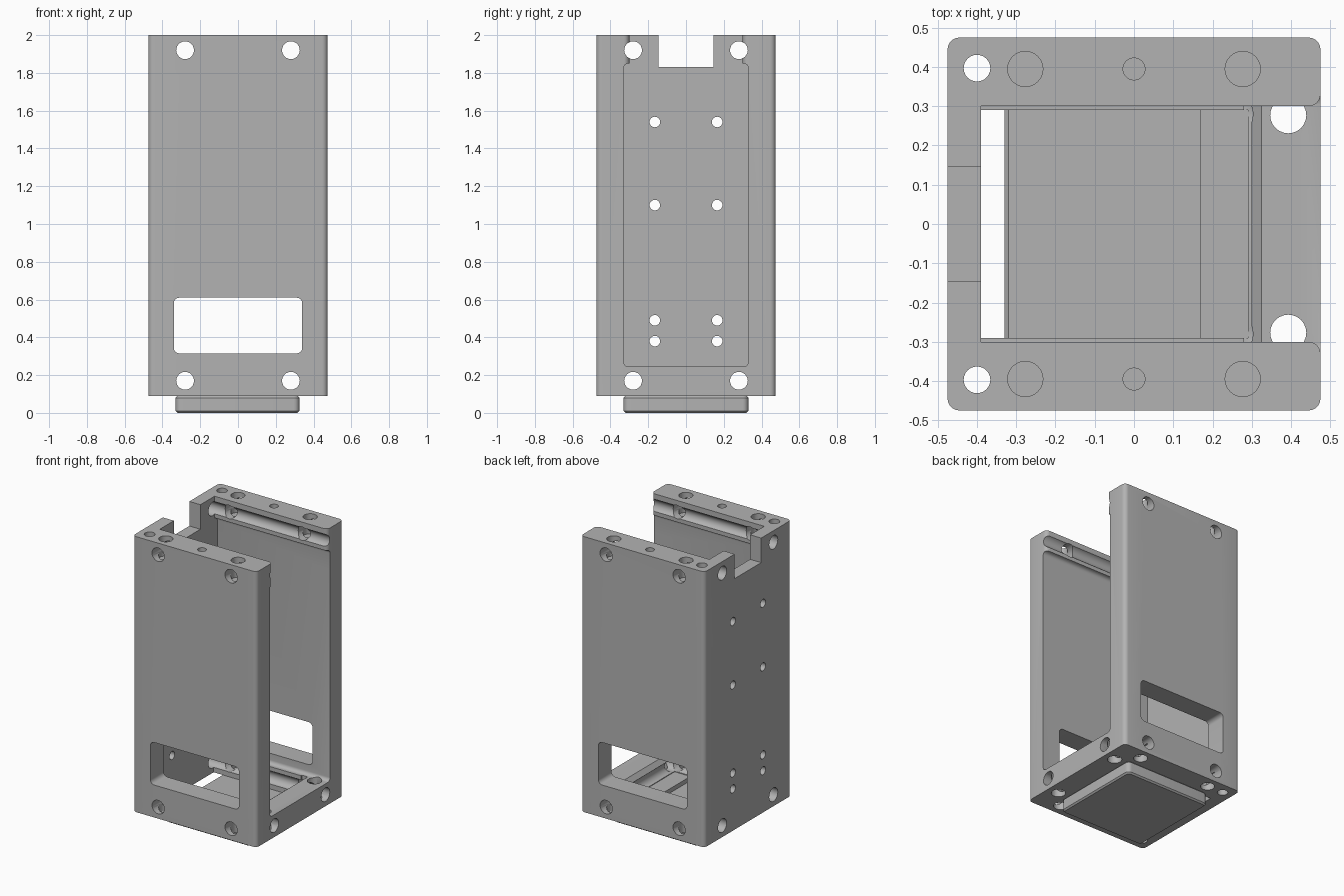
import bpy, bmesh, math
from mathutils import Matrix

cube = bpy.data.objects.get("Cube")
if cube:
    bpy.data.objects.remove(cube, do_unlink=True)

grey = bpy.data.materials.new("machined grey")
grey.use_nodes = True
colour = (0.45, 0.45, 0.45, 1)
grey.diffuse_color = colour
grey.node_tree.nodes["Principled BSDF"].inputs["Base Color"].default_value = colour

# Axis frames: a profile's (u, v) plane and its extrusion direction
FRAMES = {
    "z": Matrix(((1, 0, 0), (0, 1, 0), (0, 0, 1))),
    "x": Matrix(((0, 0, 1), (1, 0, 0), (0, 1, 0))),
    "y": Matrix(((1, 0, 0), (0, 0, 1), (0, 1, 0))),
}


def prism(name, points, axis, low, high):
    """Extrude a 2D profile along an axis."""
    bm = bmesh.new()
    frame = FRAMES[axis]
    base = [bm.verts.new(frame @ Matrix.Translation((u, v, low)).translation) for u, v in points]
    face = bm.faces.new(base)
    new = bmesh.ops.extrude_face_region(bm, geom=[face])["geom"]
    moved = [g for g in new if isinstance(g, bmesh.types.BMVert)]
    bmesh.ops.translate(bm, verts=moved, vec=frame.col[2] * (high - low))
    bmesh.ops.recalc_face_normals(bm, faces=bm.faces)
    mesh = bpy.data.meshes.new(name)
    bm.to_mesh(mesh)
    bm.free()
    mesh.materials.append(grey)
    obj = bpy.data.objects.new(name, mesh)
    bpy.context.collection.objects.link(obj)
    return obj


def arc(u, v, r, start, end, steps=6):
    return [(u + r * math.cos(math.radians(start + (end - start) * i / steps)),
             v + r * math.sin(math.radians(start + (end - start) * i / steps)))
            for i in range(steps + 1)]


def rounded(u0, u1, v0, v1, r):
    corners = ((u1 - r, v1 - r), (u0 + r, v1 - r), (u0 + r, v0 + r), (u1 - r, v0 + r))
    return [p for i, (u, v) in enumerate(corners) for p in arc(u, v, r, 90 * i, 90 * i + 90)]


def box(u0, u1, v0, v1):
    return [(u0, v0), (u1, v0), (u1, v1), (u0, v1)]


def cut(target, points, axis, low, high):
    cutter = prism("cutter", points, axis, low, high)
    cutter.hide_render = True
    mod = target.modifiers.new("cut", "BOOLEAN")
    mod.operation = "DIFFERENCE"
    mod.solver = "EXACT"
    mod.object = cutter
    bpy.context.view_layer.objects.active = target
    bpy.ops.object.modifier_apply(modifier=mod.name)
    bpy.data.objects.remove(cutter, do_unlink=True)


def hole(target, u, v, r, axis, low, high):
    cut(target, arc(u, v, r, 0, 360 - 15, 23), axis, low, high)


# Housing block with rounded upright edges
housing = prism("housing", rounded(-0.475, 0.475, -0.475, 0.475, 0.03), "z", 0.09, 2)

# Main cavity, open towards +x, and the narrower channel between the top lips
cut(housing, rounded(-0.33, 0.33, 0.245, 1.85, 0.025), "x", -0.39, 0.6)
channel = ([(-0.39, 0.3), (-0.39, -0.3)] + arc(0.445, -0.33, 0.03, 90, 0)
           + [(0.6, -0.33), (0.6, 0.33)] + arc(0.445, 0.33, 0.03, 0, -90))
cut(housing, channel, "z", 1.7, 2.1)

# Floor opening with a sloped edge on the front rail
cut(housing, box(-0.39, 0.29, -0.29, 0.29), "z", 0, 0.4)
cut(housing, [(0.28, 0.2), (0.29, 0.2), (0.325, 0.245), (0.325, 0.3), (0.28, 0.3)], "y", -0.3, 0.3)

# Cable notch and side windows
cut(housing, box(-0.145, 0.145, 1.83, 2.1), "x", -0.6, -0.3)
cut(housing, rounded(-0.34, 0.34, 0.315, 0.61, 0.03), "y", -0.6, 0.6)

# Screw holes
for s in (-1, 1):
    for z in (0.17, 1.92):
        hole(housing, 0.28 * s, z, 0.047, "y", -0.6, 0.6)
        hole(housing, 0.28 * s, z, 0.047, "x", -0.6, 0.6)
    for z in (0.38, 0.49, 1.1, 1.54):
        hole(housing, 0.165 * s, z, 0.028, "x", -0.6, -0.3)
    hole(housing, -0.4, 0.397 * s, 0.034, "z", 0, 2.1)
    hole(housing, 0.393 * s / s, 0.277 * s, 0.046, "z", 0, 0.4)
    for x, r in ((-0.277, 0.045), (0, 0.028), (0.277, 0.045)):
        hole(housing, x, 0.395 * s, r, "z", 1.86, 2.1)
        if x:
            hole(housing, x, 0.395 * s, r, "z", 0, 0.2)

# Bottom plate with a bevelled lower edge, and the ledge on top of it
plate = prism("bottom_plate", rounded(-0.33, 0.325, -0.33, 0.33, 0.03), "z", 0, 0.09)
bevel = plate.modifiers.new("edge", "BEVEL")
bevel.width = 0.01
bevel.segments = 1
bevel.limit_method = "ANGLE"
bevel.angle_limit = math.radians(60)
ledge = prism("plate_ledge", box(0.17, 0.29, -0.29, 0.29), "z", 0.085, 0.12)

for obj in (housing, plate):
    bpy.ops.object.select_all(action="DESELECT")
    obj.select_set(True)
    bpy.context.view_layer.objects.active = obj
    bpy.ops.object.shade_smooth_by_angle(angle=math.radians(30))
